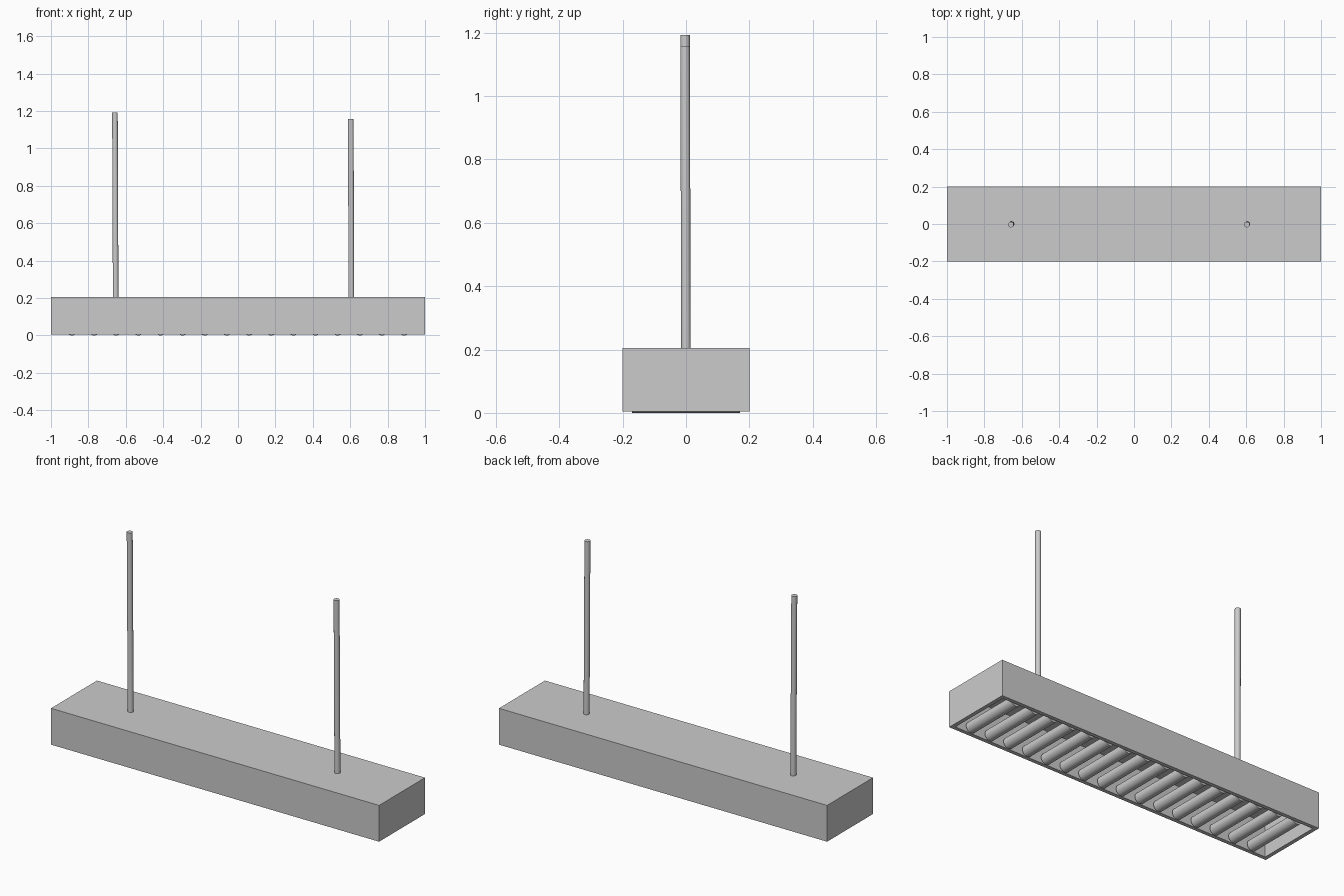
import bpy, bmesh
from mathutils import Vector

if "Cube" in bpy.data.objects:
    bpy.data.objects.remove(bpy.data.objects["Cube"])

metal = bpy.data.materials.new("grey metal")
metal.diffuse_color = (0.6, 0.6, 0.6, 1)
metal.use_nodes = True
metal.node_tree.nodes["Principled BSDF"].inputs["Base Color"].default_value = metal.diffuse_color


def finish(name, bm):
    bmesh.ops.recalc_face_normals(bm, faces=bm.faces)
    mesh = bpy.data.meshes.new(name)
    bm.to_mesh(mesh)
    bm.free()
    mesh.materials.append(metal)
    ob = bpy.data.objects.new(name, mesh)
    bpy.context.collection.objects.link(ob)
    return ob


def rod(name, start, end, radius, sides=24):
    """Capped cylinder between two points, smooth round the side."""
    a, b = Vector(start), Vector(end)
    bm = bmesh.new()
    bmesh.ops.create_cone(bm, cap_ends=True, segments=sides,
                          radius1=radius, radius2=radius, depth=(b - a).length)
    bm.transform((b - a).to_track_quat('Z', 'Y').to_matrix().to_4x4())
    bmesh.ops.translate(bm, verts=bm.verts, vec=(a + b) / 2)
    ob = finish(name, bm)
    bpy.ops.object.select_all(action='DESELECT')
    ob.select_set(True)
    bpy.context.view_layer.objects.active = ob
    bpy.ops.object.shade_smooth_by_angle()
    return ob


# housing: box with a rim and a recess open to below
bm = bmesh.new()
bmesh.ops.create_cube(bm, size=1)
bmesh.ops.scale(bm, verts=bm.verts, vec=(2.0, 0.4, 0.2))
bmesh.ops.translate(bm, verts=bm.verts, vec=(0, 0, 0.105))
bm.normal_update()
bottom = [f for f in bm.faces if f.normal.z < -0.9]
bmesh.ops.inset_region(bm, faces=bottom, thickness=0.03)
up = bmesh.ops.extrude_face_region(bm, geom=bottom)
bmesh.ops.translate(bm, vec=(0, 0, 0.19),
                    verts=[g for g in up["geom"] if isinstance(g, bmesh.types.BMVert)])
bmesh.ops.delete(bm, geom=[f for f in bottom if f.is_valid], context='FACES')
finish("housing", bm)

# row of round louvre bars across the opening
for i in range(16):
    x = -0.888 + i * 0.1184
    rod(f"louvre_{i + 1}", (x, -0.17, 0.03), (x, 0.17, 0.03), 0.03)

# two hanging rods, very slightly out of plumb
rod("hanging_rod_left", (-0.654, 0, 0.2), (-0.658, -0.003, 1.193), 0.015)
rod("hanging_rod_right", (0.606, 0, 0.2), (0.603, -0.003, 1.158), 0.015)
